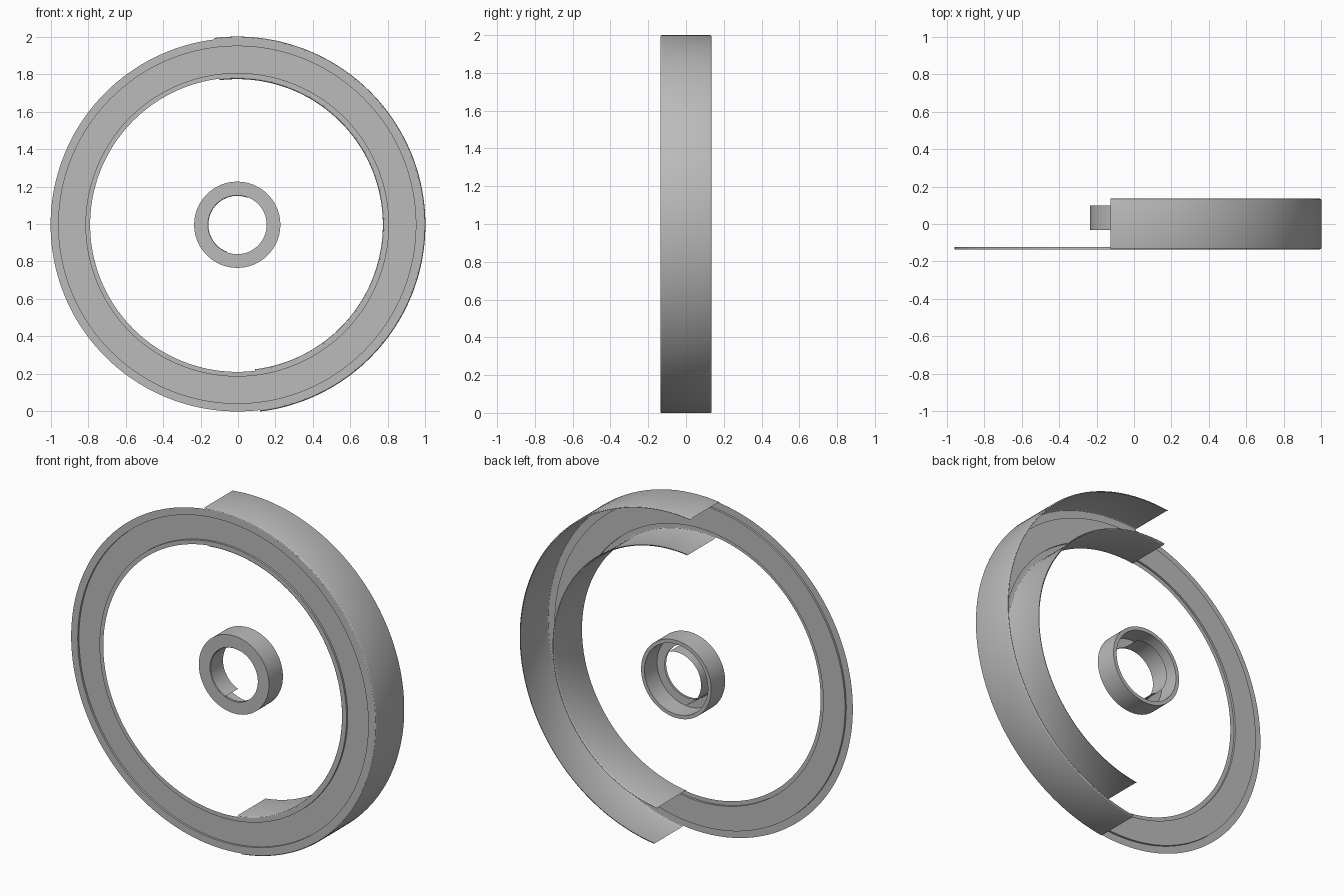
import bpy, bmesh
from math import radians, cos, sin

cube = bpy.data.objects.get("Cube")
if cube:
    bpy.data.objects.remove(cube, do_unlink=True)

grey = bpy.data.materials.new("plain_grey")
grey.use_nodes = True
colour = (0.5, 0.5, 0.5, 1)
grey.diffuse_color = colour
grey.node_tree.nodes["Principled BSDF"].inputs["Base Color"].default_value = colour

CX, CZ = -0.004, 0.996    # shared axis of all rings
HALF = 0.135              # half depth of the rim
FILLET = 0.008


def lathe(name, profile, start=0, sweep=360, steps=160):
    """Turn a (radius, y) profile about the shared axis."""
    bm = bmesh.new()
    closed = sweep == 360
    rows = []
    for i in range(steps if closed else steps + 1):
        a = radians(start + sweep * i / steps)
        rows.append([bm.verts.new((CX + r * cos(a), y, CZ + r * sin(a)))
                     for r, y in profile])
    pairs = list(zip(rows, rows[1:]))
    if closed:
        pairs.append((rows[-1], rows[0]))
    for p, q in pairs:
        for j in range(len(profile) - 1):
            bm.faces.new((p[j], q[j], q[j + 1], p[j + 1]))
    mesh = bpy.data.meshes.new(name)
    bm.to_mesh(mesh)
    bm.free()
    mesh.materials.append(grey)
    obj = bpy.data.objects.new(name, mesh)
    bpy.context.collection.objects.link(obj)
    bpy.ops.object.select_all(action='DESELECT')
    obj.select_set(True)
    bpy.context.view_layer.objects.active = obj
    bpy.ops.object.shade_smooth_by_angle(angle=radians(30))
    return obj


def rounded_wall(name, wall_r, edge_r):
    """Half-turn sheet wall with small rounded edges front and back."""
    d = edge_r - wall_r
    arc = [(wall_r + d * (1 - cos(radians(t))), HALF - FILLET * (1 - sin(radians(t))))
           for t in (0, 30, 60, 90)]
    back = arc
    front = [(r, -y) for r, y in reversed(arc)]
    return lathe(name, front + back, start=-83, sweep=180, steps=90)


# Front face of the rim with its shallow recessed band
recess = -HALF + 0.012
lathe("rim_face", [(0.996, -HALF), (0.953, -HALF), (0.953, recess),
                   (0.81, recess), (0.81, -HALF), (0.785, -HALF)])

# Half-turn outer and inner walls of the rim
rounded_wall("rim_outer_wall", 1.004, 0.996)
rounded_wall("rim_inner_wall", 0.777, 0.785)

# Hub: front face, outer shell, back lip and hollow inside
lathe("hub_shell", [(0.157, -0.033), (0.23, -0.033), (0.23, 0.098),
                    (0.208, 0.098), (0.208, -0.02), (0.157, -0.02)], steps=96)

# Half-turn wall of the hub bore
lathe("hub_bore_wall", [(0.157, -0.033), (0.154, -0.03), (0.154, 0.085)],
      start=69, sweep=180, steps=48)
